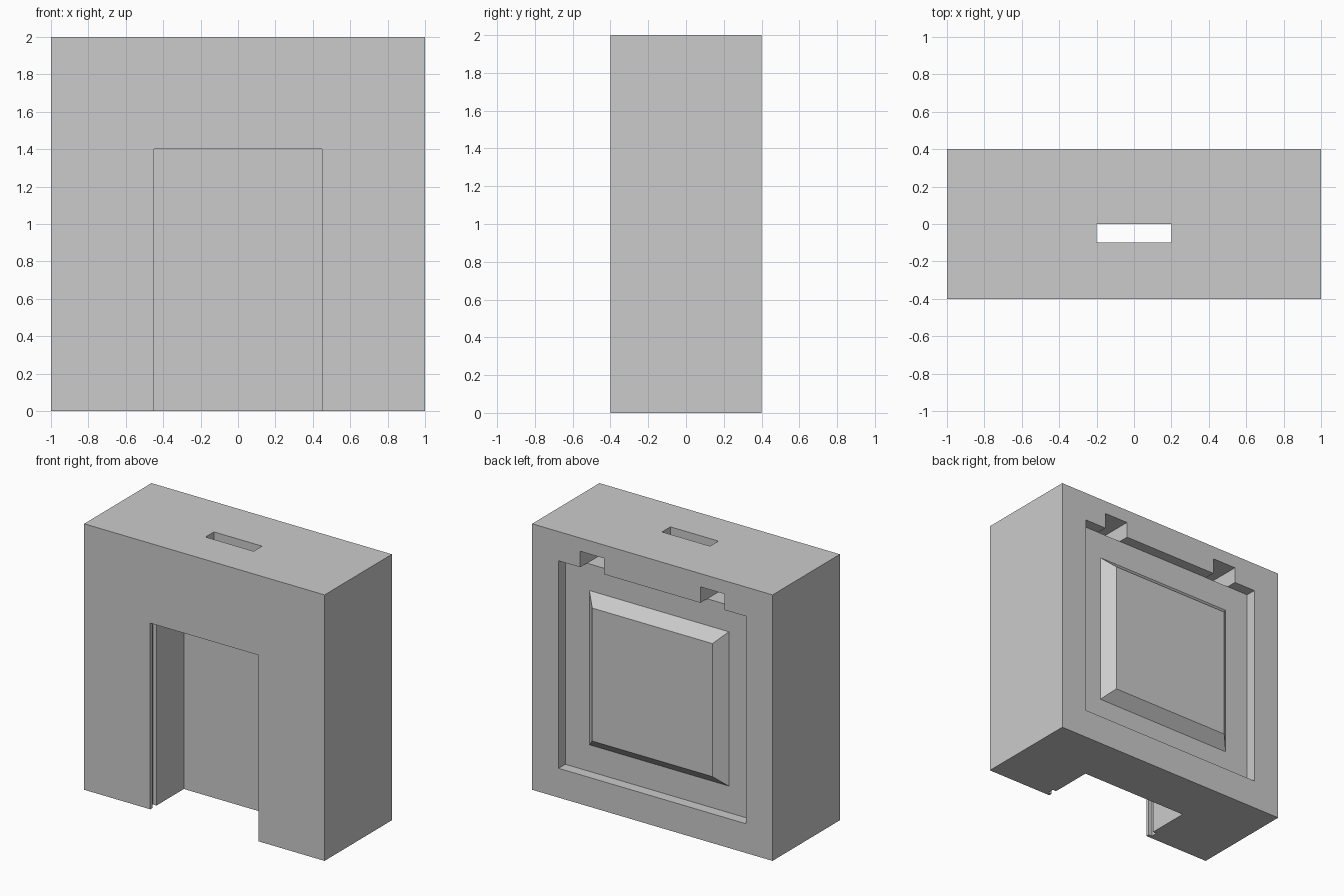
import bpy
import bmesh

cube = bpy.data.objects.get("Cube")
if cube:
    bpy.data.objects.remove(cube, do_unlink=True)

# Single plain grey
grey = bpy.data.materials.new("plain_grey")
grey.use_nodes = True
grey.diffuse_color = (0.6, 0.6, 0.6, 1)
grey.node_tree.nodes["Principled BSDF"].inputs["Base Color"].default_value = (0.6, 0.6, 0.6, 1)


def box(name, x, y, z, back_inset=0):
    """Box from (low, high) ranges; back_inset shrinks its +y face."""
    bm = bmesh.new()
    bmesh.ops.create_cube(bm, size=1)
    for v in bm.verts:
        inset = back_inset if v.co.y > 0 else 0
        v.co = [
            (hi - pad if c > 0 else lo + pad)
            for c, (lo, hi), pad in zip(v.co, (x, y, z), (inset, 0, inset))
        ]
    mesh = bpy.data.meshes.new(name)
    bm.to_mesh(mesh)
    bm.free()
    mesh.materials.append(grey)
    obj = bpy.data.objects.new(name, mesh)
    bpy.context.collection.objects.link(obj)
    return obj


def cut(target, x, y, z):
    """Subtract a box from the target, then discard the cutter."""
    cutter = box("cutter", x, y, z)
    cutter.hide_render = True
    mod = target.modifiers.new("cut", 'BOOLEAN')
    mod.operation = 'DIFFERENCE'
    mod.solver = 'EXACT'
    mod.object = cutter
    bpy.context.view_layer.objects.active = target
    bpy.ops.object.modifier_apply(modifier=mod.name)
    bpy.data.objects.remove(cutter, do_unlink=True)


# Main block
block = box("wall_block", (-1, 1), (-0.4, 0.4), (0, 2))

# Doorway in the front, and the top slot that drops into it
cut(block, (-0.45, 0.45), (-0.5, 0), (-0.1, 1.4))
cut(block, (-0.2, 0.2), (-0.1, 0), (1.3, 2.1))

# Square recess in the back
cut(block, (-0.78, 0.78), (0.32, 0.5), (0.22, 1.78))

for side in (-1, 1):
    # Narrow groove down each door jamb
    cut(block, sorted((side * 0.4, side * 0.48)), (-0.375, -0.325), (-0.1, 1.4))
    # Deep notch above the back recess
    cut(block, sorted((side * 0.4, side * 0.6)), (0.15, 0.5), (1.78, 1.9))

# Raised panel with sloped edges, flush with the back
box("raised_back_panel", (-0.58, 0.58), (0.32, 0.4), (0.42, 1.58), back_inset=0.08)
